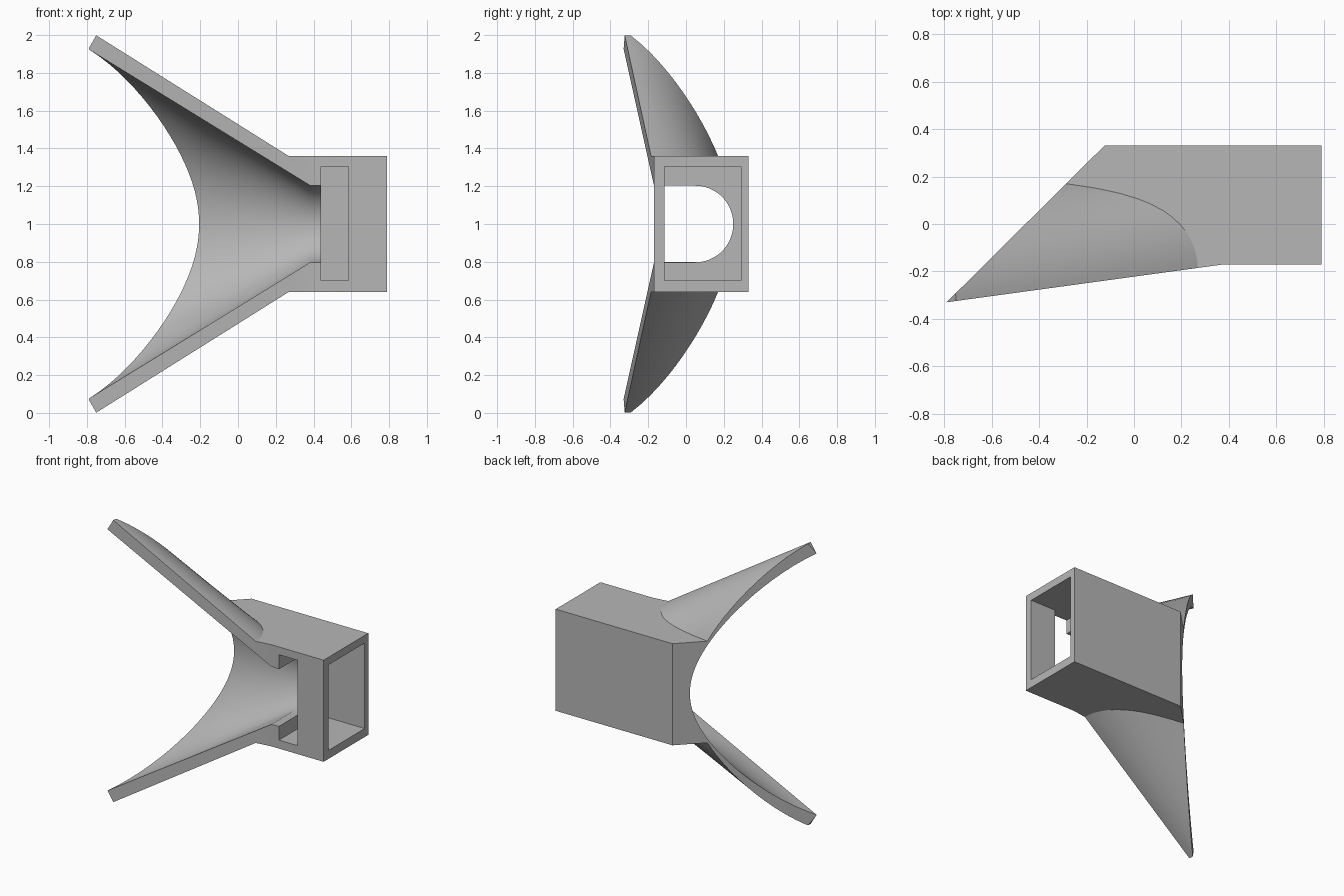
import bpy, bmesh, math
from mathutils import Vector

if "Cube" in bpy.data.objects:
    bpy.data.objects.remove(bpy.data.objects["Cube"], do_unlink=True)

grey = bpy.data.materials.new("plain grey")
grey.use_nodes = True
grey.diffuse_color = (0.47, 0.47, 0.47, 1)
grey.node_tree.nodes["Principled BSDF"].inputs["Base Color"].default_value = grey.diffuse_color

MID = 1.0        # height of the symmetry plane
THROAT = 0.38    # x where the flare starts
BACK = 0.25      # deepest y of the channel


def loft(name, rings):
    """Closed solid skinned through rings of equal length."""
    bm = bmesh.new()
    loops = [[bm.verts.new(p) for p in ring] for ring in rings]
    for a, b in zip(loops, loops[1:]):
        for i in range(len(a)):
            j = (i + 1) % len(a)
            bm.faces.new((a[i], a[j], b[j], b[i]))
    bm.faces.new(loops[0])
    bm.faces.new(loops[-1])
    bmesh.ops.recalc_face_normals(bm, faces=bm.faces)
    mesh = bpy.data.meshes.new(name)
    bm.to_mesh(mesh)
    bm.free()
    mesh.materials.append(grey)
    obj = bpy.data.objects.new(name, mesh)
    bpy.context.collection.objects.link(obj)
    return obj


def prism(name, outline, axis, lo, hi):
    """Extrude a 2D outline along y or z."""
    def put(p, t):
        return (p[0], t, p[1]) if axis == "y" else (p[0], p[1], t)
    return loft(name, [[put(p, t) for p in outline] for t in (lo, hi)])


def block(name, x, y, z):
    return prism(name, [(x[0], y[0]), (x[1], y[0]), (x[1], y[1]), (x[0], y[1])], "z", *z)


def combine(target, cutter, operation):
    mod = target.modifiers.new(operation, "BOOLEAN")
    mod.operation, mod.solver, mod.object = operation, "EXACT", cutter
    dg = bpy.context.evaluated_depsgraph_get()
    mesh = bpy.data.meshes.new_from_object(target.evaluated_get(dg))
    target.modifiers.clear()
    target.data = mesh
    bpy.data.objects.remove(cutter, do_unlink=True)


def arch(x, half, centre, power, ahead):
    """U-shaped ring at x, opening towards the front."""
    steps = 40
    ring = []
    for i in range(steps + 1):
        a = math.pi * i / steps
        c, s = math.cos(a), max(math.sin(a), 0.0)
        z = math.copysign(abs(c) ** (2 / power), c) * half
        ring.append((x, centre + (BACK - centre) * s ** (2 / power), MID + z))
    front = -0.2 - ahead
    return ring + [(x, front, MID - half), (x, front, MID + half)]


def front_y(x):
    return -0.17 - 0.137 * (THROAT - x)


# Flared shell and rectangular housing, still solid
stations = [THROAT - 0.08 * i for i in range(17)]
shell = loft("flared_guide", [
    arch(x, 0.29 + 0.627 * (THROAT - x), front_y(x), 1.9, 0.3) for x in stations])
combine(shell, block("housing", (-1, 1), (-0.6, 0.6), (0.64, 1.36)), "UNION")

# Trim to the plan outline and square off the wing tips
plan = [(-0.79, -0.33), (THROAT, -0.17), (0.79, -0.17), (0.79, 0.33), (-0.125, 0.33)]
combine(shell, prism("plan_trim", plan, "z", -1, 3), "INTERSECT")
side = [(-0.79, 0.07), (-0.69, -0.105), (0.9, -0.105),
        (0.9, 2.105), (-0.69, 2.105), (-0.79, 1.93)]
combine(shell, prism("tip_trim", side, "y", -1, 1), "INTERSECT")

# Flared hollow that runs into a straight channel
rings = [arch(0.5, 0.2, 0.05, 2, 0.5)]
for x in stations:
    k = min(1, 2 * (THROAT - x) / 1.17)
    centre = 0.05 * (1 - k) + front_y(x) * k
    rings.append(arch(x, 0.205 + 0.615 * (THROAT - x), centre, 2, 0.5))
combine(shell, loft("hollow", rings), "DIFFERENCE")

# Pocket open at the end, and the slot through the front wall
combine(shell, block("pocket", (0.44, 0.9), (-0.115, 0.29), (0.7, 1.305)), "DIFFERENCE")
combine(shell, block("slot", (0.44, 0.585), (-0.5, 0), (0.7, 1.305)), "DIFFERENCE")

bpy.ops.object.select_all(action="DESELECT")
shell.select_set(True)
bpy.context.view_layer.objects.active = shell
bpy.ops.object.shade_smooth_by_angle(angle=math.radians(25))
